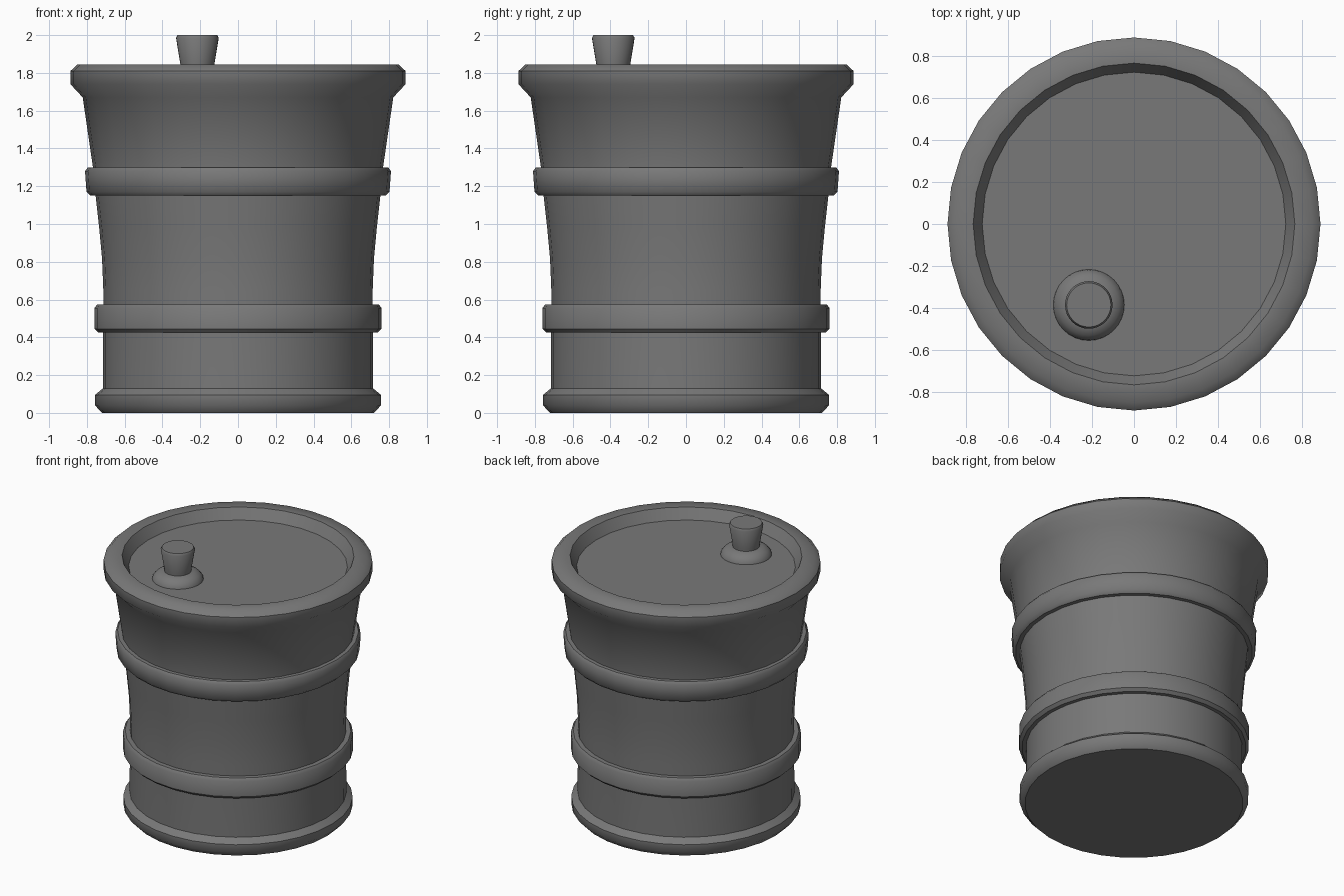
import bpy, bmesh, math

if "Cube" in bpy.data.objects:
    bpy.data.objects.remove(bpy.data.objects["Cube"])

# One grey paint for the whole drum
grey = bpy.data.materials.new("dark grey paint")
grey.diffuse_color = (0.19, 0.19, 0.19, 1)
grey.use_nodes = True
grey.node_tree.nodes["Principled BSDF"].inputs["Base Color"].default_value = grey.diffuse_color


def lathe(name, profile, sides, centre=(0, 0), closed=False):
    """Revolve (radius, height) points; radius 0 makes a pole."""
    bm = bmesh.new()
    rings = []
    for r, z in profile:
        if r == 0:
            rings.append([bm.verts.new((0, 0, z))] * sides)
        else:
            rings.append([bm.verts.new((r * math.cos(2 * math.pi * i / sides),
                                        r * math.sin(2 * math.pi * i / sides), z))
                          for i in range(sides)])
    pairs = list(zip(rings, rings[1:]))
    if closed:
        pairs.append((rings[-1], rings[0]))
    for a, b in pairs:
        for i in range(sides):
            j = (i + 1) % sides
            bm.faces.new(list(dict.fromkeys((a[i], a[j], b[j], b[i]))))
    bmesh.ops.recalc_face_normals(bm, faces=bm.faces)
    mesh = bpy.data.meshes.new(name)
    bm.to_mesh(mesh)
    bm.free()
    mesh.materials.append(grey)
    ob = bpy.data.objects.new(name, mesh)
    ob.location = (centre[0], centre[1], 0)
    bpy.context.collection.objects.link(ob)
    bpy.context.view_layer.objects.active = ob
    for o in bpy.context.selected_objects:
        o.select_set(False)
    ob.select_set(True)
    bpy.ops.object.shade_smooth_by_angle(angle=math.radians(44))
    return ob


# Drum body: foot, flared wall, rolled rim and sunken lid
lathe("drum_body", [
    (0, 0), (0.72, 0), (0.757, 0.04), (0.757, 0.095), (0.715, 0.13),
    (0.713, 0.65), (0.72, 0.82), (0.735, 0.98), (0.755, 1.16),
    (0.768, 1.30), (0.822, 1.67), (0.887, 1.74), (0.887, 1.81),
    (0.85, 1.845), (0.765, 1.845), (0.722, 1.77), (0, 1.77)], 32)

# Two reinforcing hoops
for name, r, z0, z1, lean in (("lower_hoop", 0.76, 0.425, 0.575, 0.0),
                              ("upper_hoop", 0.81, 1.15, 1.30, 0.008)):
    lathe(name, [(r - 0.08, z0), (r - 0.02 - lean, z0), (r - lean, z0 + 0.02),
                 (r, z1 - 0.02), (r - 0.015, z1), (r - 0.08, z1)], 32, closed=True)

# Spout collar and tapered plug on the lid
spot = (-0.215, -0.385)
lathe("spout_collar", [(0.17, 1.765), (0.166, 1.785), (0.145, 1.81),
                       (0.11, 1.83), (0, 1.83)], 32, spot)
lathe("spout_plug", [(0, 1.81), (0.088, 1.81), (0.09, 1.845), (0.113, 1.985),
                     (0.105, 2.0), (0, 2.0)], 32, spot)
